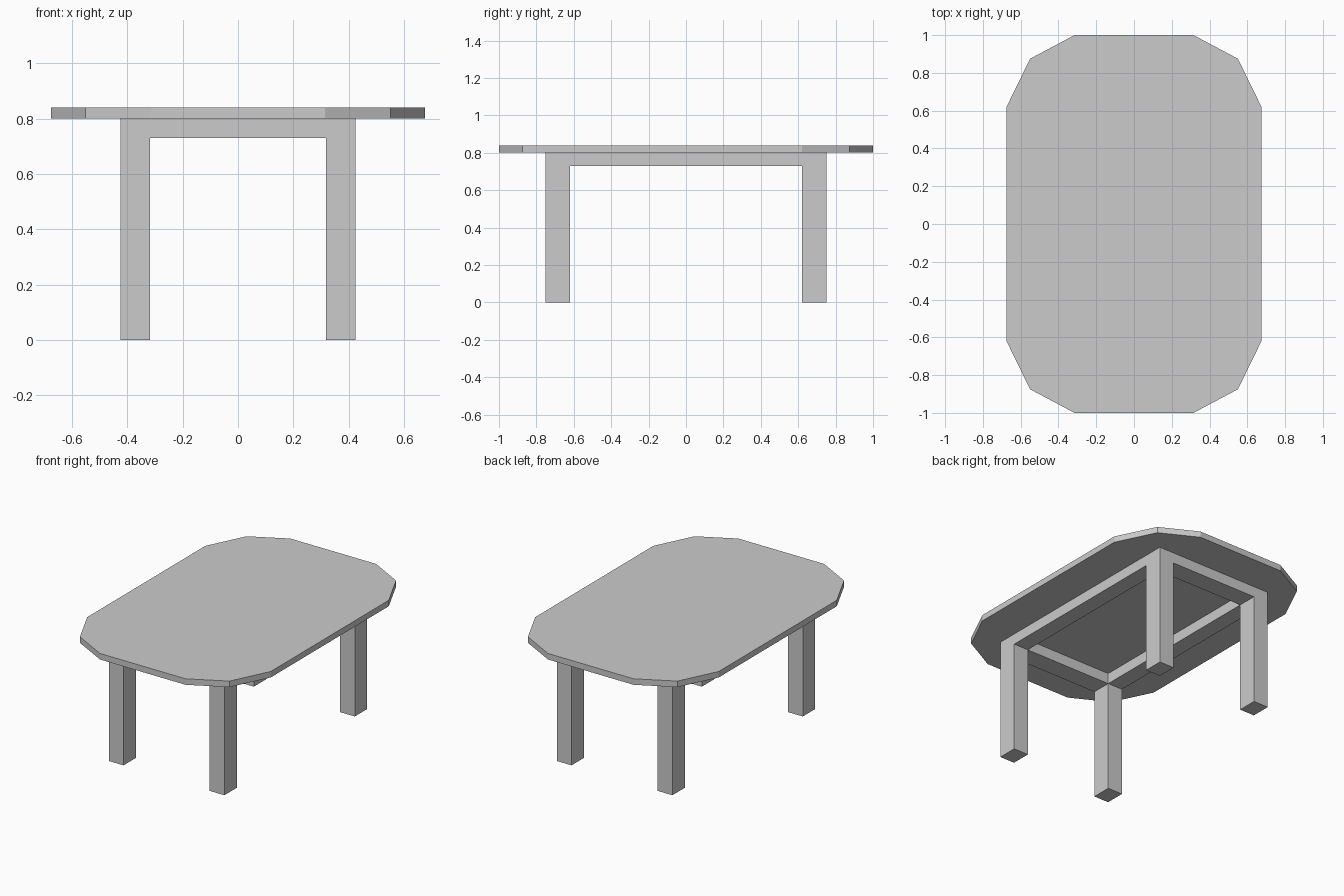
import bpy, bmesh

if "Cube" in bpy.data.objects:
    bpy.data.objects.remove(bpy.data.objects["Cube"])

TOP_Z, TOP_T = 0.80, 0.04
X_IN, X_OUT = 0.317, 0.425     # leg inner / outer faces
Y_IN, Y_OUT = 0.62, 0.75
APRON_Z = 0.73


def make_object(name, bm):
    bmesh.ops.recalc_face_normals(bm, faces=bm.faces)
    mesh = bpy.data.meshes.new(name)
    bm.to_mesh(mesh)
    bm.free()
    obj = bpy.data.objects.new(name, mesh)
    bpy.context.collection.objects.link(obj)
    return obj


def prism(name, outline, z0, z1):
    bm = bmesh.new()
    face = bm.faces.new([bm.verts.new((x, y, z0)) for x, y in outline])
    ext = bmesh.ops.extrude_face_region(bm, geom=[face], use_keep_orig=True)
    verts = [g for g in ext["geom"] if isinstance(g, bmesh.types.BMVert)]
    bmesh.ops.translate(bm, verts=verts, vec=(0, 0, z1 - z0))
    return make_object(name, bm)


def box(name, x0, x1, y0, y1, z0, z1):
    return prism(name, [(x0, y0), (x1, y0), (x1, y1), (x0, y1)], z0, z1)


# Tabletop: one faceted corner mirrored into four
corner = [(0.675, 0.62), (0.55, 0.875), (0.315, 1.0)]
half = corner + [(-x, y) for x, y in reversed(corner)]
outline = half + [(-x, -y) for x, y in half]
prism("tabletop", outline, TOP_Z, TOP_Z + TOP_T)

# Legs
for sy, end in ((-1, "front"), (1, "back")):
    for sx, side in ((-1, "left"), (1, "right")):
        xs = sorted((sx * X_IN, sx * X_OUT))
        ys = sorted((sy * Y_IN, sy * Y_OUT))
        box(f"{end}_{side}_leg", *xs, *ys, 0, TOP_Z)

# Apron rails, as thick as the legs and flush with them
for s, end, side in ((-1, "front", "left"), (1, "back", "right")):
    ys = sorted((s * Y_IN, s * Y_OUT))
    box(f"{end}_apron", -X_IN, X_IN, *ys, APRON_Z, TOP_Z)
    xs = sorted((s * X_IN, s * X_OUT))
    box(f"{side}_apron", *xs, -Y_IN, Y_IN, APRON_Z, TOP_Z)
